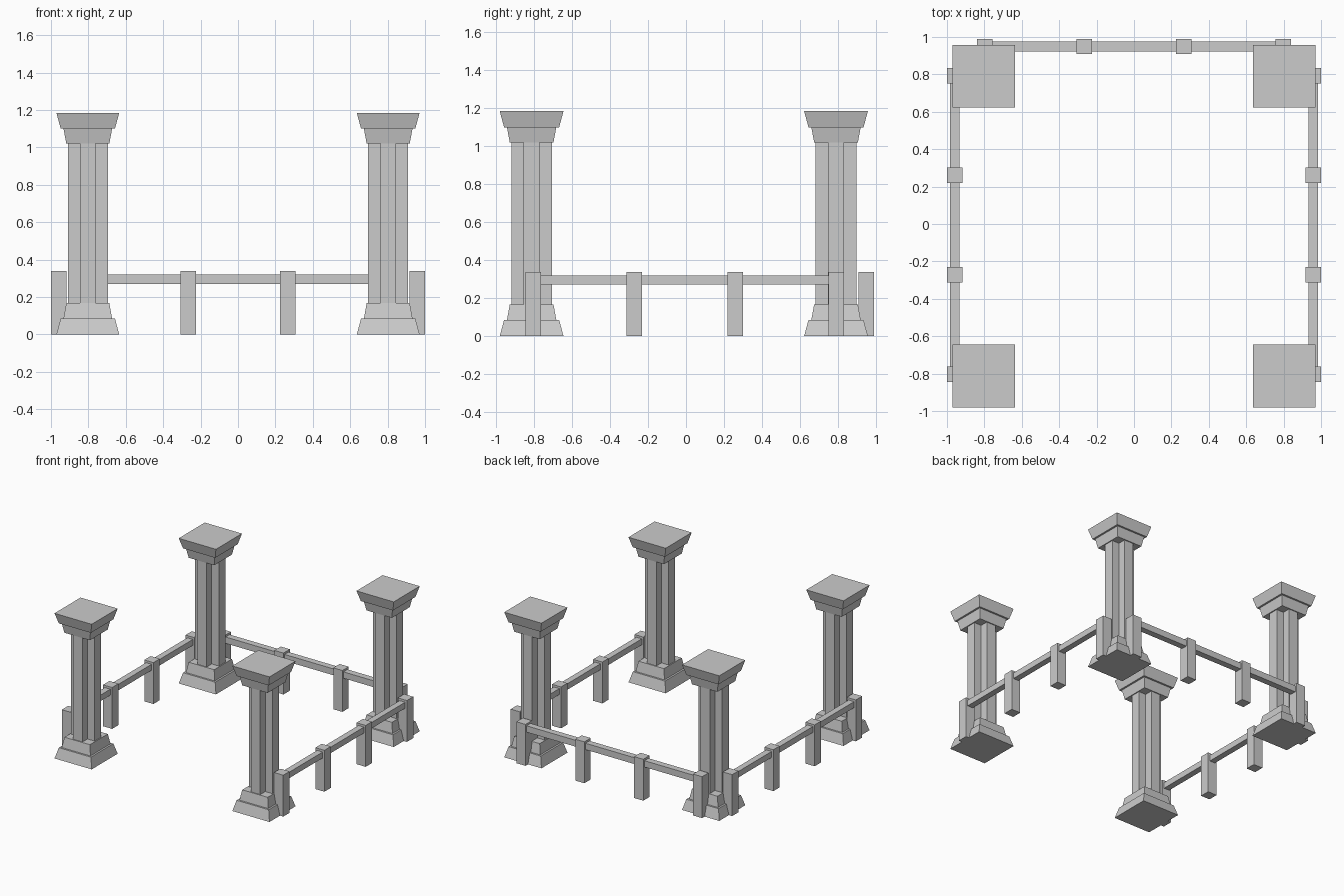
import bpy
import bmesh
from mathutils import Vector

if "Cube" in bpy.data.objects:
    bpy.data.objects.remove(bpy.data.objects["Cube"], do_unlink=True)

STONE = (0.6, 0.6, 0.6, 1.0)
stone = bpy.data.materials.new("grey stone")
stone.use_nodes = True
stone.diffuse_color = STONE
stone.node_tree.nodes["Principled BSDF"].inputs["Base Color"].default_value = STONE


def make_prism(name, outline, z0, z1, top_scale=1.0, at=(0, 0)):
    """Extrude a flat outline from z0 to z1, optionally tapering it."""
    bm = bmesh.new()
    base = bm.faces.new([bm.verts.new((x, y, z0)) for x, y in outline])
    ring = bmesh.ops.extrude_face_region(bm, geom=[base], use_keep_orig=True)
    for v in ring["geom"]:
        if isinstance(v, bmesh.types.BMVert):
            v.co = Vector((v.co.x * top_scale, v.co.y * top_scale, z1))
    bmesh.ops.recalc_face_normals(bm, faces=bm.faces)
    mesh = bpy.data.meshes.new(name)
    bm.to_mesh(mesh)
    bm.free()
    mesh.materials.append(stone)
    obj = bpy.data.objects.new(name, mesh)
    obj.location = (at[0], at[1], 0)
    bpy.context.collection.objects.link(obj)
    return obj


def rect(hx, hy):
    return [(-hx, -hy), (hx, -hy), (hx, hy), (-hx, hy)]


# Cross-shaped column shaft outline: one arm turned four times
REACH, ARM = 0.107, 0.042
cross = []
arm = [(REACH, -ARM), (REACH, ARM), (ARM, ARM)]
for _ in range(4):
    cross += arm
    arm = [(-y, x) for x, y in arm]

# Tapered square tiers: name, bottom z, top z, bottom half width, top half width
TIERS = [
    ("plinth", 0.0, 0.085, 0.168, 0.145),
    ("base_step", 0.085, 0.167, 0.13, 0.115),
    ("capital_step", 1.02, 1.10, 0.115, 0.13),
    ("capital_slab", 1.10, 1.185, 0.145, 0.168),
]

# Four corner pillars
for side, x in (("right", -0.803), ("left", 0.803)):
    for end, y in (("front", -0.813), ("back", 0.79)):
        tag = f"{end}_{side}"
        make_prism(f"{tag}_shaft", cross, 0.16, 1.03, at=(x, y))
        for name, z0, z1, h0, h1 in TIERS:
            make_prism(f"{tag}_{name}", rect(h0, h0), z0, z1, h1 / h0, (x, y))

# Fence posts and rails along the two sides and the back
POST, POST_TOP, STEP = 0.041, 0.338, 0.532
SIDE_X, SIDE_Y, BACK_Y = 0.959, -0.006, 0.949
offsets = [(i - 1.5) * STEP for i in range(4)]
half_run = offsets[-1]

for side, x in (("right", -SIDE_X), ("left", SIDE_X)):
    for i, o in enumerate(offsets):
        make_prism(f"{side}_post_{i + 1}", rect(POST, POST), 0, POST_TOP, at=(x, SIDE_Y + o))
    make_prism(f"{side}_rail", rect(0.025, half_run), 0.271, 0.32, at=(x, SIDE_Y))

for i, o in enumerate(offsets):
    make_prism(f"back_post_{i + 1}", rect(POST, POST), 0, POST_TOP, at=(o, BACK_Y))
make_prism("back_rail", rect(half_run, 0.026), 0.269, 0.321, at=(0, BACK_Y))
